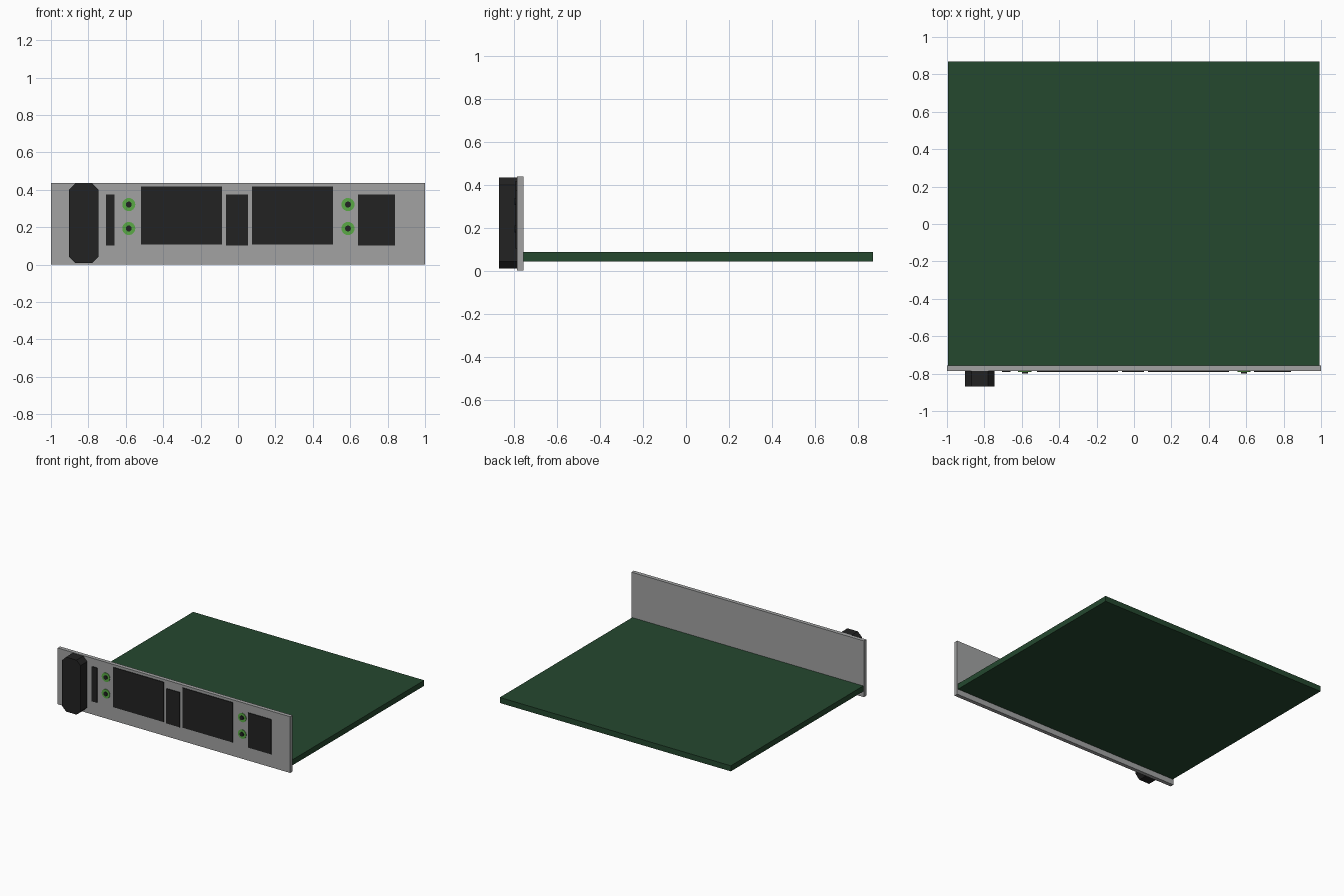
import bpy, bmesh, math
from mathutils import Matrix

cube = bpy.data.objects.get("Cube")
if cube:
    bpy.data.objects.remove(cube, do_unlink=True)


def material(name, rgb):
    m = bpy.data.materials.new(name)
    m.use_nodes = True
    color = (*rgb, 1)
    m.diffuse_color = color
    m.node_tree.nodes["Principled BSDF"].inputs["Base Color"].default_value = color
    return m


GREY = material("panel grey", (0.36, 0.365, 0.365))
GREEN = material("board green", (0.018, 0.065, 0.028))
BLACK = material("connector black", (0.016, 0.016, 0.016))
LIGHT = material("indicator green", (0.10, 0.40, 0.06))


def finish(name, bm, mat):
    bmesh.ops.recalc_face_normals(bm, faces=bm.faces)
    mesh = bpy.data.meshes.new(name)
    bm.to_mesh(mesh)
    bm.free()
    mesh.materials.append(mat)
    obj = bpy.data.objects.new(name, mesh)
    bpy.context.collection.objects.link(obj)
    return obj


def prism(name, outline, y0, y1, mat):
    """Extrude an x-z outline from y0 back to y1."""
    bm = bmesh.new()
    face = bm.faces.new([bm.verts.new((x, y0, z)) for x, z in outline])
    new = bmesh.ops.extrude_face_region(bm, geom=[face])["geom"]
    verts = [v for v in new if isinstance(v, bmesh.types.BMVert)]
    bmesh.ops.translate(bm, verts=verts, vec=(0, y1 - y0, 0))
    return finish(name, bm, mat)


def box(name, x0, x1, y0, y1, z0, z1, mat):
    return prism(name, [(x0, z0), (x1, z0), (x1, z1), (x0, z1)], y0, y1, mat)


def disc(name, x, z, radius, y0, y1, mat):
    bm = bmesh.new()
    place = Matrix.Translation((x, (y0 + y1) / 2, z)) @ Matrix.Rotation(math.pi / 2, 4, "X")
    bmesh.ops.create_cone(bm, cap_ends=True, segments=24, radius1=radius,
                          radius2=radius, depth=y1 - y0, matrix=place)
    return finish(name, bm, mat)


# Circuit board and front panel
FRONT = -0.787
box("circuit_board", -0.995, 0.993, -0.757, 0.87, 0.043, 0.086, GREEN)
box("front_panel", -1, 1, FRONT, -0.757, 0, 0.437, GREY)

# Handle with chamfered corners
x0, x1, z0, z1, c = -0.904, -0.746, 0.009, 0.433, 0.034
prism("handle", [(x0 + c, z0), (x1 - c, z0), (x1, z0 + c), (x1, z1 - c),
                 (x1 - c, z1), (x0 + c, z1), (x0, z1 - c), (x0, z0 + c)],
      -0.87, FRONT, BLACK)

# Connector openings
for name, a, b, low, high in (("narrow_port", -0.706, -0.659, 0.103, 0.374),
                              ("right_large_port", -0.519, -0.086, 0.107, 0.417),
                              ("middle_port", -0.064, 0.053, 0.103, 0.374),
                              ("left_large_port", 0.075, 0.508, 0.107, 0.417),
                              ("left_port", 0.642, 0.84, 0.103, 0.374)):
    box(name, a, b, FRONT - 0.005, FRONT, low, high, BLACK)

# Indicator lights with dark centres
for side, x in (("right", -0.584), ("left", 0.588)):
    for level, z in (("upper", 0.321), ("lower", 0.193)):
        disc(f"{side}_{level}_light", x, z, 0.035, FRONT - 0.004, FRONT, LIGHT)
        disc(f"{side}_{level}_light_centre", x, z, 0.016, FRONT - 0.011, FRONT, BLACK)
